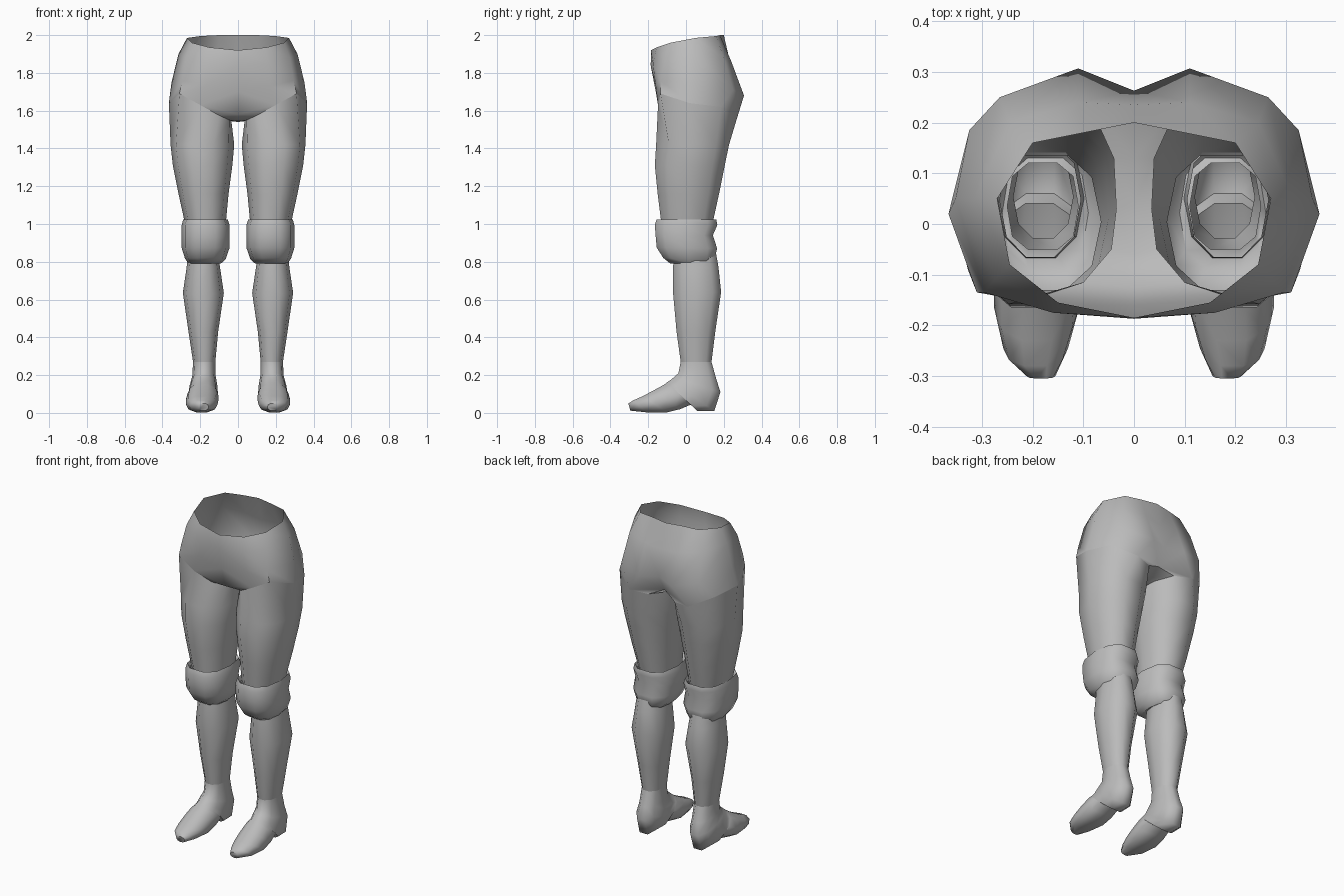
import bpy, bmesh, math

grey = bpy.data.materials.new("plain grey")
grey.diffuse_color = (0.5, 0.5, 0.5, 1)
N = 10


def ring(x0, x1, yf, zf, yb, zb, square=0.9):
    """Ten-sided loop between a front point and a back point of the side profile."""
    pts = []
    for i in range(N):
        a = (i + 0.5) * 2 * math.pi / N
        s, c = math.sin(a), math.cos(a) / math.cos(math.pi / N)
        s = math.copysign(abs(s) ** square, s)
        c = math.copysign(min(1, abs(c)) ** square, c)
        t = (1 - c) / 2
        pts.append(((x0 + x1) / 2 + s * (x1 - x0) / 2, yf + t * (yb - yf), zf + t * (zb - zf)))
    return pts


def finish(name, verts, faces, sharp=60):
    """Make a right-hand part and mirror it to the left."""
    me = bpy.data.meshes.new(name)
    me.from_pydata(verts, [], faces)
    bm = bmesh.new()
    bm.from_mesh(me)
    bmesh.ops.recalc_face_normals(bm, faces=bm.faces)
    bm.to_mesh(me)
    bm.free()
    me.materials.append(grey)
    ob = bpy.data.objects.new(name, me)
    bpy.context.collection.objects.link(ob)
    bpy.ops.object.select_all(action='DESELECT')
    ob.select_set(True)
    bpy.context.view_layer.objects.active = ob
    bpy.ops.object.shade_smooth_by_angle(angle=math.radians(sharp))
    mod = ob.modifiers.new("mirror", 'MIRROR')
    mod.merge_threshold = 0.0005
    return ob


def loft(name, rings, cap_end=False, sharp=60):
    verts = [p for r in rings for p in r]
    faces = [(k * N + i, k * N + (i + 1) % N, (k + 1) * N + (i + 1) % N, (k + 1) * N + i)
             for k in range(len(rings) - 1) for i in range(N)]
    if cap_end:
        faces.append(tuple(range(len(verts) - N, len(verts))))
    return finish(name, verts, faces, sharp)


# Hips: rows run from front centre round the side to back centre
waist = [(0, -.185, 1.92), (.15, -.155, 1.935), (.245, -.08, 1.96), (.27, .05, 1.985),
         (.2, .16, 1.995), (.1, .18, 2.0), (0, .2, 2.0)]
belly = [(0, -.187, 1.84), (.16, -.175, 1.85), (.275, -.11, 1.88), (.315, .05, 1.9),
         (.245, .2, 1.88), (.11, .24, 1.86), (0, .235, 1.85)]
seat = [(0, -.16, 1.70), (.17, -.16, 1.73), (.295, -.135, 1.76), (.352, .05, 1.75),
        (.265, .25, 1.71), (.11, .307, 1.68), (0, .263, 1.69)]
opening = [(.2, -.148, 1.63), (.31, -.135, 1.69), (.366, .02, 1.64), (.325, .185, 1.62),
           (.2, .27, 1.56), (.09, .24, 1.55), (.04, .13, 1.545), (.035, .03, 1.545),
           (.045, -.05, 1.55), (.10, -.115, 1.575)]
crotch = [(0, -.125, 1.58), (0, -.06, 1.545), (0, .04, 1.54), (0, .13, 1.55), (0, .21, 1.59)]
hip_faces = [(r * 7 + i, r * 7 + i + 1, r * 7 + i + 8, r * 7 + i + 7)
             for r in range(2) for i in range(6)]
h, l, c = 14, 21, 31
hip_faces += [(h + i, h + i + 1, l + i, l + i - 1) for i in range(1, 5)]
hip_faces += [(c + i, l + 9 - i, l + 8 - i, c + i + 1) for i in range(4)]
hip_faces += [(h, h + 1, l, c), (c, l, l + 9), (c + 4, l + 5, l + 4), (c + 4, l + 4, h + 5, h + 6)]
finish("hips", waist + belly + seat + opening + crotch, hip_faces)

# Thighs
loft("thigh", [opening] + [ring(*r) for r in (
    (.02, .357, -.158, 1.42, .228, 1.42),
    (.03, .345, -.165, 1.31, .205, 1.31),
    (.05, .315, -.15, 1.16, .175, 1.16),
    (.065, .28, -.13, 1.0, .14, 1.0))])

# Knee cuffs
loft("knee_cuff", [ring(*r, 0.75) for r in (
    (.065, .28, -.13, 1.0, .135, 1.0),
    (.055, .29, -.155, 1.025, .16, 1.025),
    (.045, .298, -.165, .995, .166, .995),
    (.045, .298, -.16, .93, .142, .94),
    (.045, .298, -.155, .875, .165, .87),
    (.065, .28, -.12, .82, .15, .81),
    (.09, .26, -.085, .792, .13, .79),
    (.11, .25, -.05, .80, .12, .80))])

# Lower legs
loft("shin", [ring(*r) for r in (
    (.105, .265, -.065, .84, .16, .84),
    (.095, .272, -.068, .77, .172, .77),
    (.075, .292, -.068, .63, .186, .64),
    (.105, .262, -.05, .43, .155, .43),
    (.12, .238, -.028, .27, .135, .27))])

# Boots: ankle, heel, arch and toe
loft("boot", [ring(*r) for r in (
    (.12, .238, -.028, .27, .135, .27),
    (.118, .242, -.04, .21, .16, .18),
    (.11, .255, -.065, .188, .182, .11),
    (.105, .265, -.085, .172, .15, .01),
    (.105, .265, -.10, .162, .06, .01),
    (.105, .268, -.115, .15, .04, .05),
    (.103, .276, -.17, .12, -.03, .02),
    (.108, .276, -.23, .088, -.10, .003),
    (.13, .258, -.28, .066, -.21, .003),
    (.155, .212, -.305, .05, -.295, .012))], cap_end=True)
